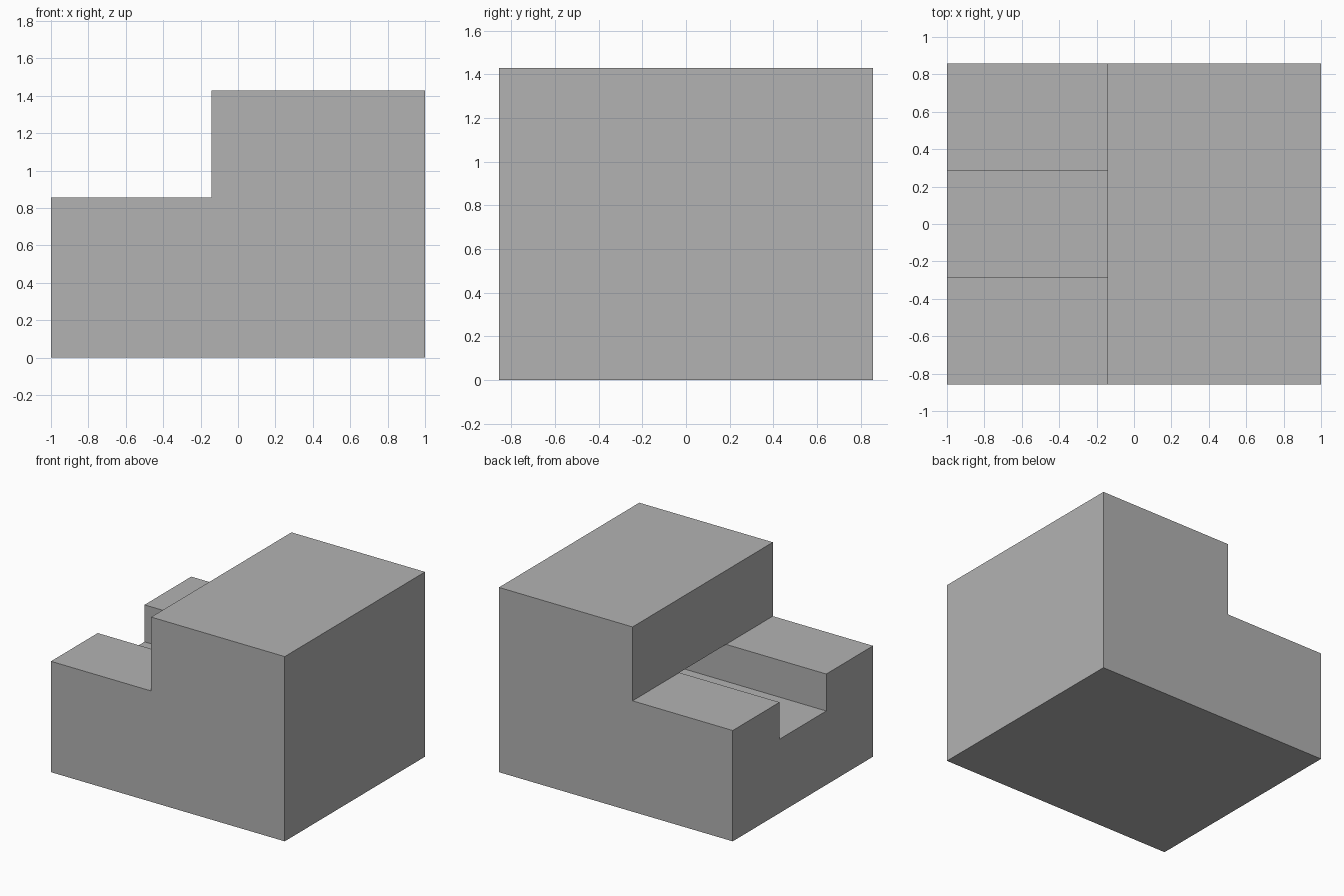
import bpy
import bmesh

if "Cube" in bpy.data.objects:
    bpy.data.objects.remove(bpy.data.objects["Cube"], do_unlink=True)

U = 2 / 7  # module: the block is 7 x 6 x 5 units

grey = bpy.data.materials.new("plain grey")
grey.use_nodes = True
colour = (0.448, 0.448, 0.448, 1)
grey.diffuse_color = colour
grey.node_tree.nodes["Principled BSDF"].inputs["Base Color"].default_value = colour


def extrude_profile(name, profile, y_min, y_max):
    """Extrude an x-z profile, given in units, along y."""
    bm = bmesh.new()
    face = bm.faces.new([bm.verts.new((x * U, y_min * U, z * U)) for x, z in profile])
    moved = bmesh.ops.extrude_face_region(bm, geom=[face])["geom"]
    verts = [g for g in moved if isinstance(g, bmesh.types.BMVert)]
    bmesh.ops.translate(bm, verts=verts, vec=(0, (y_max - y_min) * U, 0))
    bmesh.ops.recalc_face_normals(bm, faces=bm.faces)
    mesh = bpy.data.meshes.new(name)
    bm.to_mesh(mesh)
    bm.free()
    mesh.materials.append(grey)
    obj = bpy.data.objects.new(name, mesh)
    bpy.context.collection.objects.link(obj)
    return obj


# Stepped body: low shelf on the -x side, tall block on the +x side
body = extrude_profile(
    "stepped_block",
    [(-3.5, 0), (3.5, 0), (3.5, 5), (-0.5, 5), (-0.5, 3), (-3.5, 3)], -3, 3)

# Channel along the shelf, carrying on as a pocket beneath the tall block
outer = extrude_profile(
    "channel_cutter",
    [(-4, 2), (1.5, 2), (1.5, 3), (-0.5, 3), (-0.5, 3.5), (-4, 3.5)], -1, 1)
outer.hide_render = True

cut = body.modifiers.new("channel", 'BOOLEAN')
cut.operation = 'DIFFERENCE'
cut.solver = 'EXACT'
cut.object = outer

# Apply the cut and discard the cutter
bpy.context.view_layer.objects.active = body
body.select_set(True)
bpy.ops.object.modifier_apply(modifier=cut.name)
bpy.data.objects.remove(outer, do_unlink=True)
